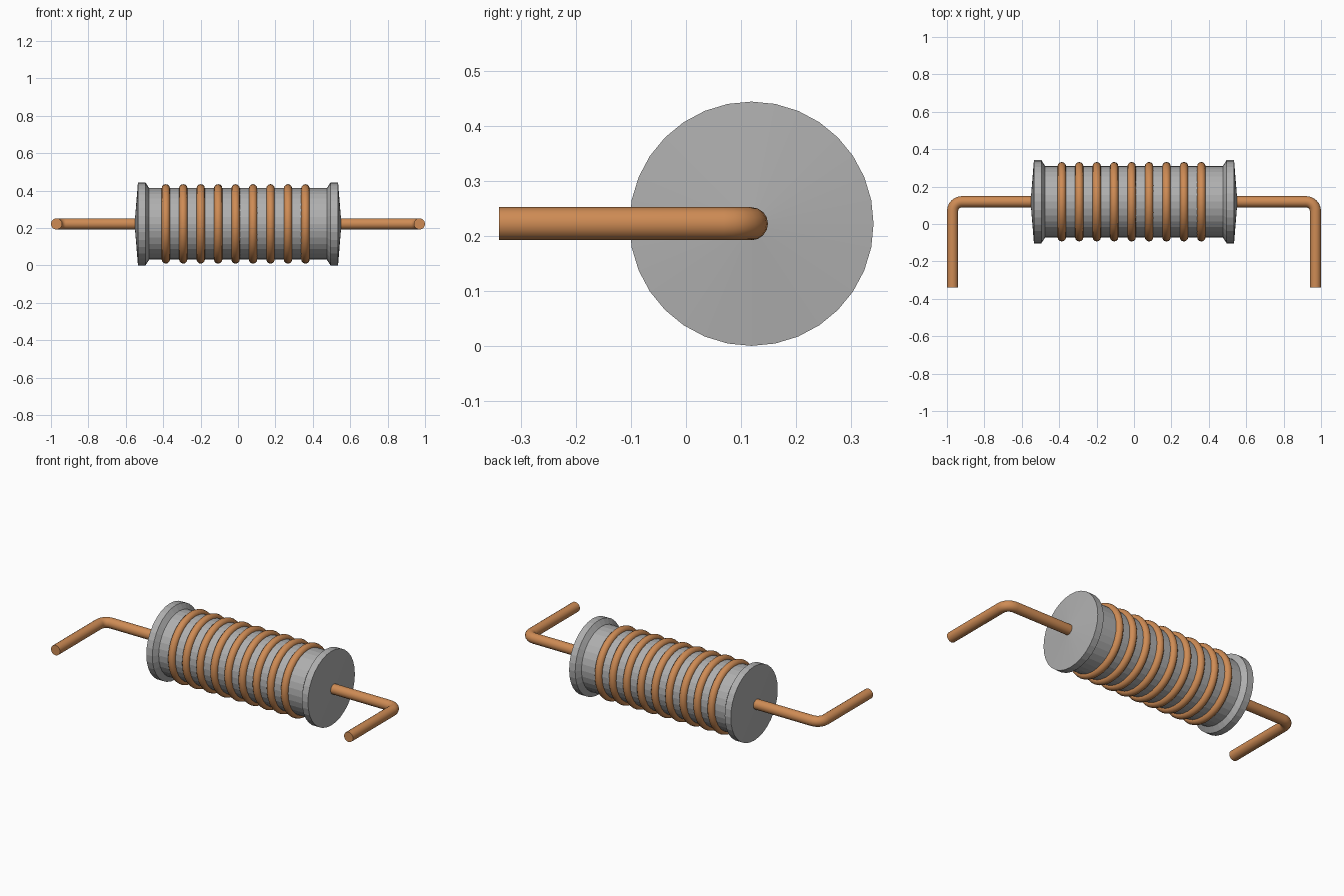
import bpy, bmesh, math
from mathutils import Vector

if "Cube" in bpy.data.objects:
    bpy.data.objects.remove(bpy.data.objects["Cube"])

AXIS_Y, AXIS_Z = 0.119, 0.222


def material(name, rgb):
    mat = bpy.data.materials.new(name)
    mat.diffuse_color = (*rgb, 1)
    mat.use_nodes = True
    mat.node_tree.nodes["Principled BSDF"].inputs["Base Color"].default_value = mat.diffuse_color
    return mat


copper = material("copper", (0.62, 0.26, 0.09))
ferrite = material("ferrite", (0.43, 0.43, 0.43))


def add_object(name, bm, mat):
    bmesh.ops.recalc_face_normals(bm, faces=bm.faces)
    me = bpy.data.meshes.new(name)
    bm.to_mesh(me)
    bm.free()
    ob = bpy.data.objects.new(name, me)
    bpy.context.collection.objects.link(ob)
    me.materials.append(mat)
    return ob


def revolve(name, points, steps, mat, closed=False):
    """Spin an (x, radius) profile around the core axis."""
    bm = bmesh.new()
    vs = [bm.verts.new((x, AXIS_Y, AXIS_Z + r)) for x, r in points]
    edges = [bm.edges.new(p) for p in zip(vs, vs[1:])]
    if closed:
        edges.append(bm.edges.new((vs[-1], vs[0])))
    bmesh.ops.spin(bm, geom=vs + edges, cent=(0, AXIS_Y, AXIS_Z), axis=(1, 0, 0),
                   angle=math.tau, steps=steps)
    bmesh.ops.remove_doubles(bm, verts=bm.verts, dist=1e-5)
    return add_object(name, bm, mat)


def smooth(ob, angle=30):
    bpy.ops.object.select_all(action='DESELECT')
    ob.select_set(True)
    bpy.context.view_layer.objects.active = ob
    bpy.ops.object.shade_smooth_by_angle(angle=math.radians(angle))


# Bobbin core with a flange and slightly conical cap at each end
half = [(0.475, 0.191), (0.495, 0.222), (0.535, 0.222), (0.553, 0.0)]
revolve("bobbin_core", [(-x, r) for x, r in reversed(half)] + half, 32, ferrite)

# Nine copper winding turns
TURN_R, WIRE_R = 0.19, 0.0225
for i in range(9):
    cx = -0.386 + i * 0.0933
    section = [(cx + WIRE_R * math.cos(a), TURN_R + WIRE_R * math.sin(a))
               for a in (math.tau * k / 12 for k in range(12))]
    smooth(revolve(f"winding_turn_{i + 1}", section, 40, copper, True), 35)


# Bent wire leads, swept as a round tube along an L-shaped path
def lead(name, side, radius=0.03, sides=16, bend=0.05, end_x=0.97):
    path = [(Vector((0.53, AXIS_Y)), 0.0)]
    for k in range(7):
        a = math.pi / 2 * k / 6
        path.append((Vector((end_x - bend + bend * math.sin(a),
                             AXIS_Y - bend + bend * math.cos(a))), a))
    path.append((Vector((end_x, -0.34)), math.pi / 2))
    bm = bmesh.new()
    rings = []
    for p, a in path:
        n = Vector((math.sin(a), math.cos(a)))
        ring = []
        for k in range(sides):
            t = math.tau * k / sides
            q = p + n * radius * math.cos(t)
            ring.append(bm.verts.new((side * q.x, q.y, AXIS_Z + radius * math.sin(t))))
        rings.append(ring)
    for r0, r1 in zip(rings, rings[1:]):
        for k in range(sides):
            j = (k + 1) % sides
            bm.faces.new((r0[k], r0[j], r1[j], r1[k]))
    bm.faces.new(rings[0])
    bm.faces.new(rings[-1])
    smooth(add_object(name, bm, copper))


lead("lead_right", 1)
lead("lead_left", -1)
